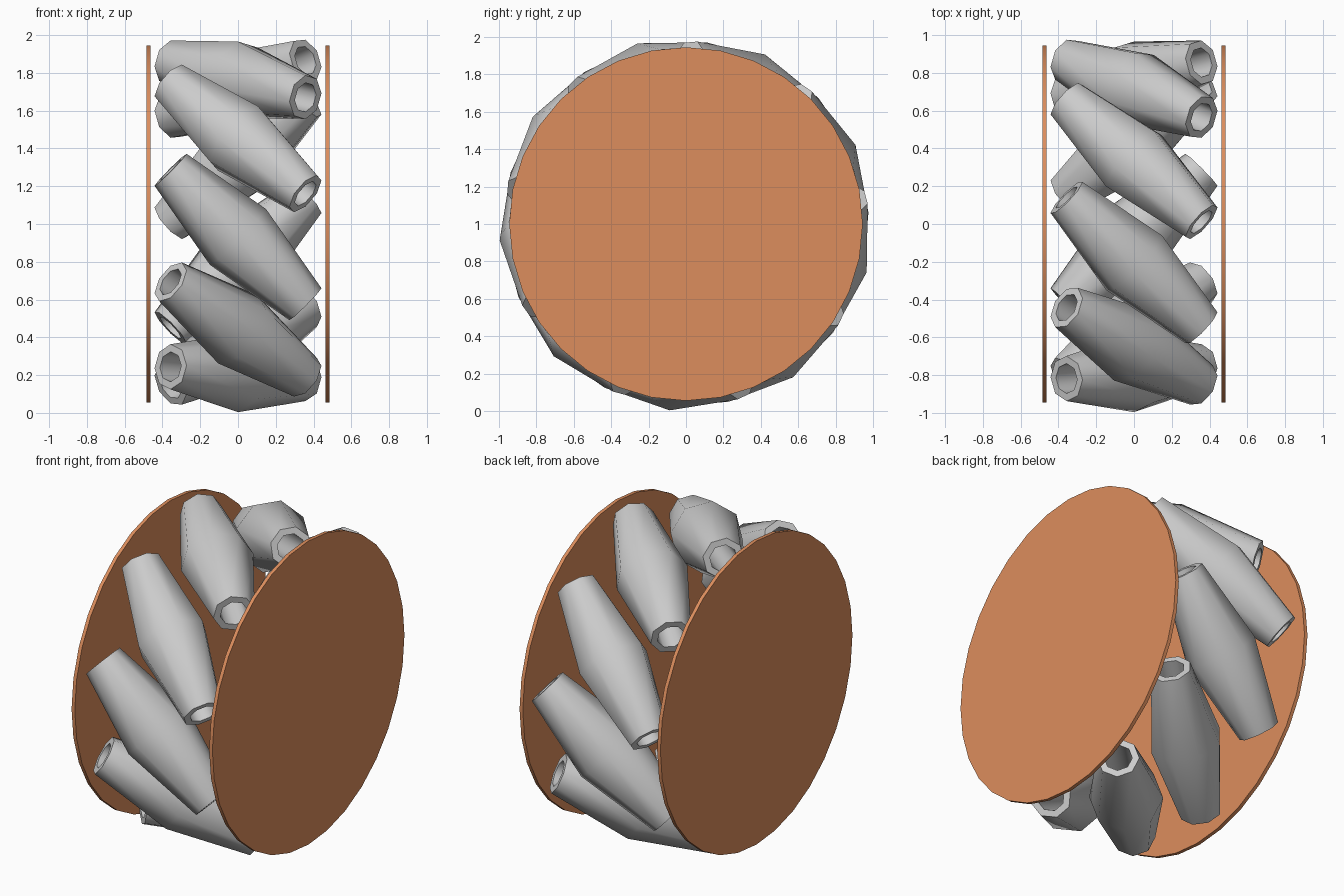
import bpy, bmesh, math
from mathutils import Matrix, Vector

if "Cube" in bpy.data.objects:
    bpy.data.objects.remove(bpy.data.objects["Cube"])

ROLLERS, SIDES = 9, 8
RING_R, HALF_LEN = 0.79, 0.505
# closed profile of a roller: (position along axis, radius)
PROFILE = [(-HALF_LEN, 0.12), (0, 0.21), (HALF_LEN, 0.12),
           (HALF_LEN, 0.08), (-HALF_LEN, 0.08)]

orange = bpy.data.materials.new("orange")
orange.diffuse_color = (0.72, 0.27, 0.11, 1)
orange.use_nodes = True
orange.node_tree.nodes["Principled BSDF"].inputs["Base Color"].default_value = orange.diffuse_color


def add_object(name, bm):
    bmesh.ops.recalc_face_normals(bm, faces=bm.faces)
    me = bpy.data.meshes.new(name)
    bm.to_mesh(me)
    bm.free()
    ob = bpy.data.objects.new(name, me)
    bpy.context.collection.objects.link(ob)
    return ob


def smooth(ob, degrees):
    bpy.ops.object.select_all(action='DESELECT')
    ob.select_set(True)
    bpy.context.view_layer.objects.active = ob
    bpy.ops.object.shade_smooth_by_angle(angle=math.radians(degrees))


# Hollow barrel rollers, set at 45 degrees around the wheel axis (x)
for i in range(ROLLERS):
    a = math.radians(185 + 360 / ROLLERS * i)
    out = Vector((0, math.cos(a), math.sin(a)))
    tangent = Vector((0, -math.sin(a), math.cos(a)))
    axis = (Vector((1, 0, 0)) + tangent).normalized()
    side = axis.cross(out)
    centre = out * RING_R + Vector((0, 0, 1))
    bm = bmesh.new()
    loops = []
    for t, r in PROFILE:
        loops.append([bm.verts.new(centre + axis * t
                      + out * r * math.cos(2 * math.pi * k / SIDES)
                      + side * r * math.sin(2 * math.pi * k / SIDES))
                      for k in range(SIDES)])
    for j, lo in enumerate(loops):
        hi = loops[(j + 1) % len(loops)]
        for k in range(SIDES):
            n = (k + 1) % SIDES
            bm.faces.new((lo[k], lo[n], hi[n], hi[k]))
    smooth(add_object(f"roller_{i + 1}", bm), 50)

# Thin side plates
for name, x in (("left_plate", -0.474), ("right_plate", 0.474)):
    bm = bmesh.new()
    bmesh.ops.create_cone(bm, cap_ends=True, segments=32, radius1=0.945,
                          radius2=0.945, depth=0.022,
                          matrix=Matrix.Translation((x, 0, 1))
                          @ Matrix.Rotation(math.pi / 2, 4, 'Y'))
    plate = add_object(name, bm)
    plate.data.materials.append(orange)
    smooth(plate, 30)
